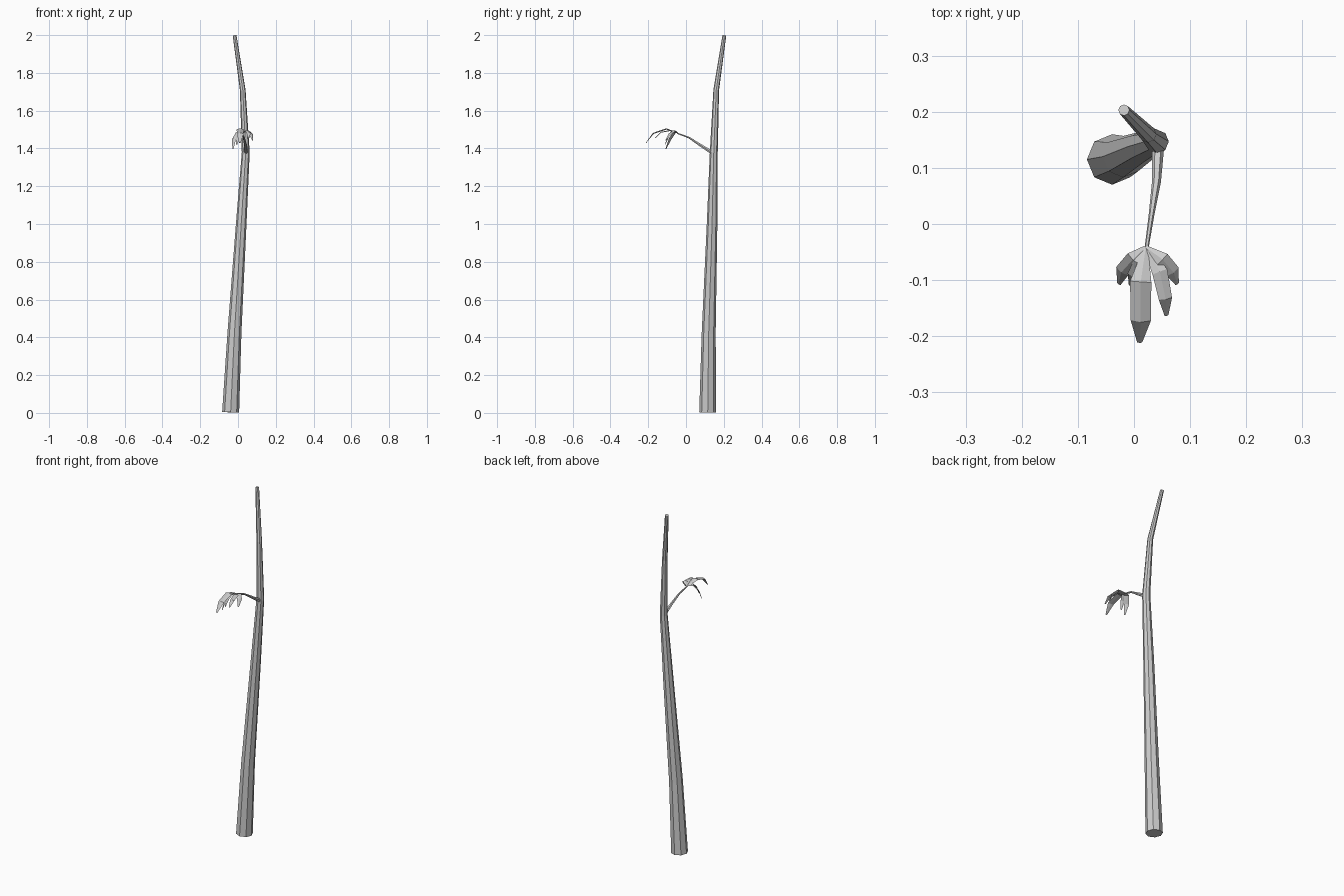
import bpy, math
from mathutils import Vector

if "Cube" in bpy.data.objects:
    bpy.data.objects.remove(bpy.data.objects["Cube"])


def make_object(name, verts, faces):
    mesh = bpy.data.meshes.new(name)
    mesh.from_pydata(verts, [], faces)
    mesh.update()
    obj = bpy.data.objects.new(name, mesh)
    bpy.context.collection.objects.link(obj)
    return obj


def loft(name, rings):
    """Skin equal-sized closed rings and cap both ends."""
    n = len(rings[0])
    verts = [v for ring in rings for v in ring]
    faces = [(k * n + i, k * n + (i + 1) % n,
              (k + 1) * n + (i + 1) % n, (k + 1) * n + i)
             for k in range(len(rings) - 1) for i in range(n)]
    faces.append(tuple(reversed(range(n))))
    faces.append(tuple(range(len(verts) - n, len(verts))))
    return make_object(name, verts, faces)


def tangents(pts):
    last = len(pts) - 1
    return [(pts[min(i + 1, last)] - pts[max(i - 1, 0)]).normalized()
            for i in range(len(pts))]


def tube(name, path, sides):
    """Tapered tube along (x, y, z, radius) points."""
    pts = [Vector(p[:3]) for p in path]
    rings = []
    for p, t, row in zip(pts, tangents(pts), path):
        u = (Vector((1, 0, 0)) - t * t.x).normalized()
        v = t.cross(u)
        rings.append([p + (u * math.cos(a) + v * math.sin(a)) * row[3]
                      for a in (2 * math.pi * i / sides for i in range(sides))])
    return loft(name, rings)


def leaf(name, path, lean=0.0):
    """Thin creased blade along (x, y, z, width) points, rolled by lean."""
    pts = [Vector(p[:3]) for p in path]
    side_dir = pts[-1] - pts[0]
    side = Vector((-side_dir.y, side_dir.x, lean * side_dir.length)).normalized()
    rings = []
    for p, t, row in zip(pts, tangents(pts), path):
        s = (side - t * side.dot(t)).normalized()
        up = t.cross(s)
        w = row[3] / 2
        rings.append([p - s * w, p - up * 0.001, p + s * w, p + up * w * 0.3])
    return loft(name, rings)


# Bent, tapering trunk
tube("trunk", [(-0.039, 0.115, 0.003, 0.045), (-0.019, 0.120, 0.42, 0.037),
               (0.017, 0.138, 1.0, 0.028), (0.041, 0.147, 1.38, 0.021),
               (0.025, 0.160, 1.71, 0.015), (-0.018, 0.203, 1.998, 0.010)], 8)

# Thin side twig
tube("twig", [(0.043, 0.140, 1.377, 0.011), (0.040, 0.075, 1.418, 0.008),
              (0.031, 0.015, 1.458, 0.005), (0.022, -0.046, 1.480, 0.0035)], 6)

# Drooping leaf cluster
base = (0.021, -0.042, 1.481, 0.008)
leaf("middle_leaf", [base, (0.012, -0.103, 1.501, 0.038),
                     (0.012, -0.172, 1.478, 0.036), (0.010, -0.211, 1.430, 0.009)])
leaf("right_front_leaf", [base, (0.046, -0.085, 1.493, 0.028),
                          (0.056, -0.133, 1.484, 0.024), (0.058, -0.163, 1.455, 0.007)])
leaf("right_leaf", [base, (0.051, -0.063, 1.493, 0.026),
                    (0.069, -0.085, 1.477, 0.026), (0.077, -0.107, 1.443, 0.007)])
leaf("left_leaf", [base, (-0.001, -0.062, 1.484, 0.028),
                   (-0.021, -0.084, 1.450, 0.026), (-0.027, -0.107, 1.397, 0.007)])
leaf("left_front_leaf", [base, (0.010, -0.070, 1.487, 0.024),
                         (-0.001, -0.092, 1.464, 0.022), (-0.006, -0.110, 1.422, 0.007)])
